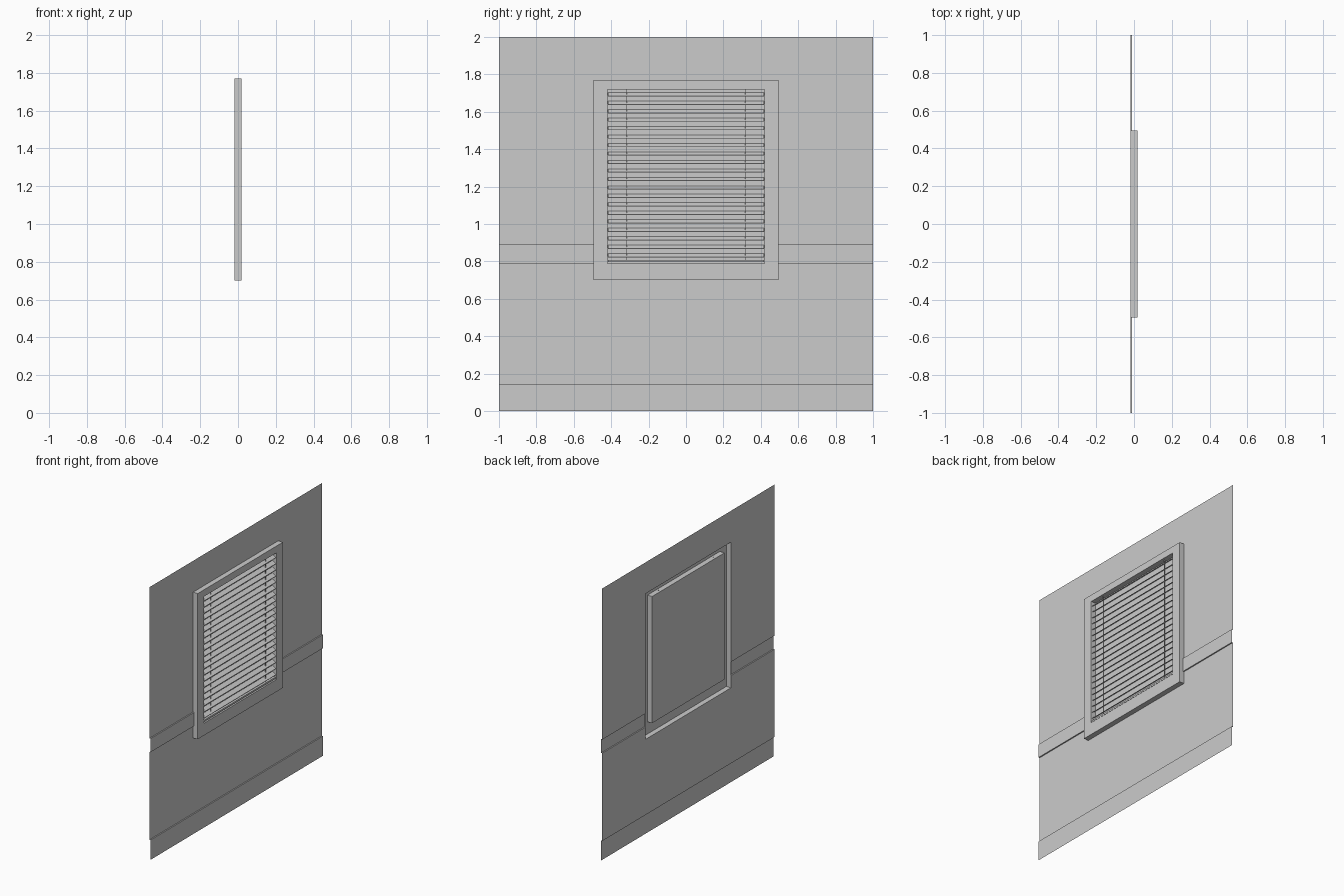
import bpy, bmesh

if "Cube" in bpy.data.objects:
    bpy.data.objects.remove(bpy.data.objects["Cube"])

BACK, TRIM, FRONT = -0.019, -0.010, 0.019   # wall plane, moulding face, casing face
CASE = (0.495, 0.70, 1.77)                  # half width, bottom, top
OPEN = (0.42, 0.79, 1.72)


def finish(name, bm):
    bmesh.ops.remove_doubles(bm, verts=bm.verts, dist=1e-5)
    mesh = bpy.data.meshes.new(name)
    bm.to_mesh(mesh)
    bm.free()
    ob = bpy.data.objects.new(name, mesh)
    bpy.context.collection.objects.link(ob)
    return ob


def sweep(bm, profile, y0, y1):
    """Sheet made by running an (x, z) profile, listed top to bottom, along y."""
    rows = [[bm.verts.new((x, y, z)) for y in (y0, y1)] for x, z in profile]
    for a, b in zip(rows, rows[1:]):
        bm.faces.new((a[0], b[0], b[1], a[1]))


def box(bm, x, y, z):
    vs = bmesh.ops.create_cube(bm, size=1)['verts']
    for v in vs:
        v.co = [r[0] if c < 0 else r[1] for c, r in zip(v.co, (x, y, z))]


def array(ob, count, offset):
    m = ob.modifiers.new("repeat", 'ARRAY')
    m.count = count
    m.use_relative_offset = False
    m.use_constant_offset = True
    m.constant_offset_displace = offset


# Wall sheet with stepped chair rail and baseboard, open behind the casing
base = [(BACK, 0.145), (TRIM, 0.145), (TRIM, 0)]
rail = [(BACK, 0.89), (TRIM, 0.89), (TRIM, 0.79), (BACK, 0.79)]
bm = bmesh.new()
w, bottom, top = CASE
for y0, y1 in ((-1, -w), (w, 1)):
    sweep(bm, [(BACK, 2), (BACK, top)] + rail + [(BACK, bottom)] + base, y0, y1)
sweep(bm, [(BACK, 2), (BACK, top)], -w, w)
sweep(bm, [(BACK, bottom)] + base, -w, w)
finish("wall", bm)

# Window casing: outer sides, front face and inner reveal as one sheet
bm = bmesh.new()
loops = []
for (w, z0, z1), x in ((CASE, BACK), (CASE, FRONT), (OPEN, FRONT), (OPEN, BACK)):
    loops.append([bm.verts.new((x, y, z)) for y, z in
                  ((-w, z0), (w, z0), (w, z1), (-w, z1))])
for a, b in zip(loops, loops[1:]):
    for i in range(4):
        j = (i + 1) % 4
        bm.faces.new((a[i], a[j], b[j], b[i]))
finish("window_casing", bm)

# Window pane closing the back of the recess
bm = bmesh.new()
sweep(bm, [(BACK, OPEN[2]), (BACK, OPEN[1])], -OPEN[0], OPEN[0])
finish("window_pane", bm)

# Tilted blind slats, front edge low
bm = bmesh.new()
box(bm, (-0.013, 0.015), (-0.418, 0.418), (-0.001, 0.001))
for v in bm.verts:
    v.co.z -= (v.co.x - 0.001) / 0.028 * 0.018
    v.co.z += 0.832
slats = finish("blind_slats", bm)
array(slats, 20, (0, 0, 0.0453))

# Bottom rail of the blind
bm = bmesh.new()
box(bm, (-0.012, 0.014), (-0.418, 0.418), (0.796, 0.808))
finish("blind_bottom_rail", bm)

# Two lift cords
bm = bmesh.new()
for y in (-0.317, 0.317):
    box(bm, (-0.001, 0.003), (y - 0.002, y + 0.002), (0.806, 1.724))
finish("blind_cords", bm)
